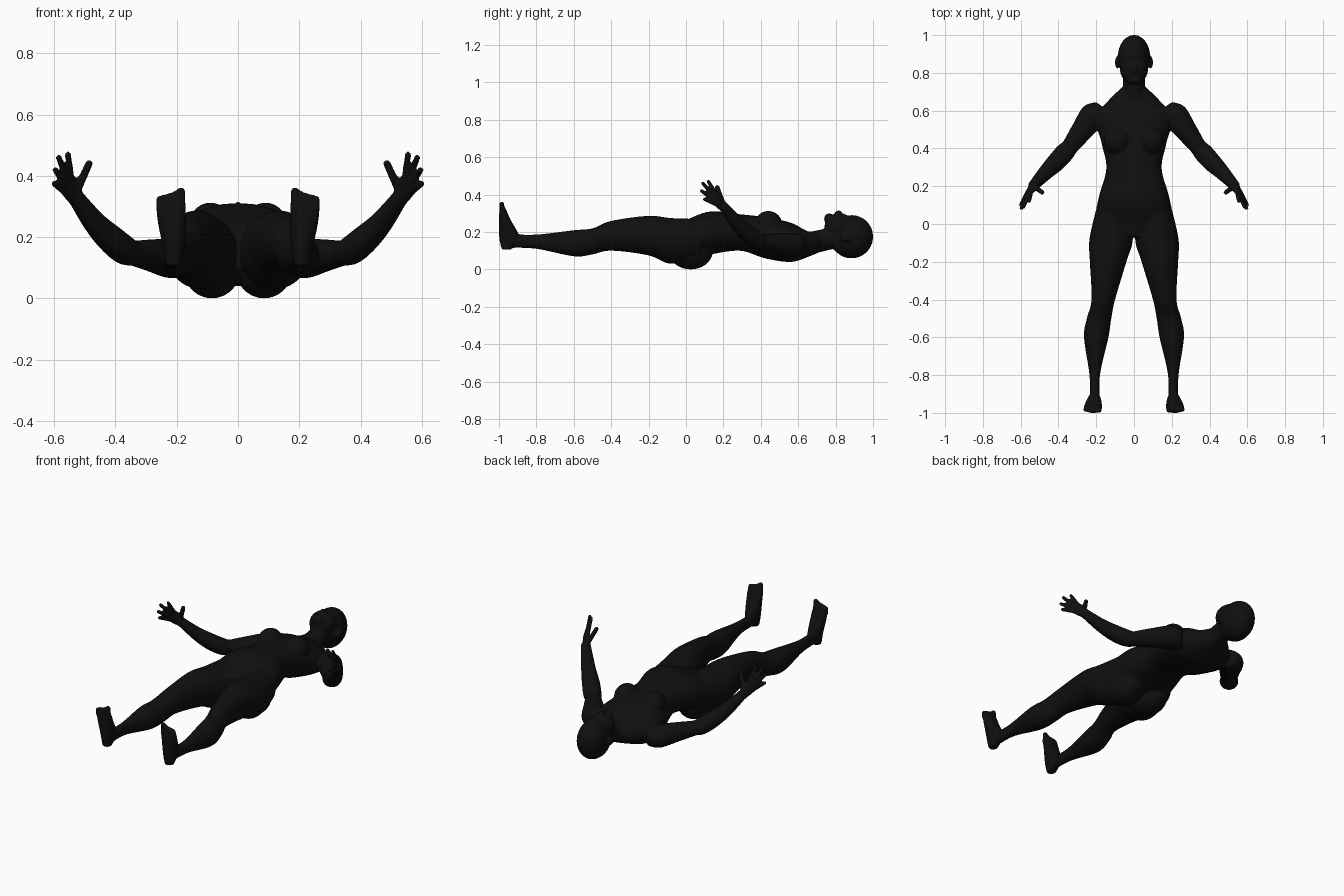
import bpy
import bmesh
from math import cos, sin, tau, copysign
from mathutils import Vector, Matrix

cube = bpy.data.objects.get("Cube")
if cube:
    bpy.data.objects.remove(cube, do_unlink=True)

SIDES = 28
STEPS = 6
ALONG = Vector((0, 1, 0))
UP = Vector((0, 0, 1))
MIDDLE = (1,)
BOTH = (1, -1)

bm = bmesh.new()


def blend(before, start, end, after, t):
    """Smooth curve from start to end, applied to every value of a row."""
    values = []
    for a, b, c, d in zip(before, start, end, after):
        leave, arrive = (c - a) / 2, (d - b) / 2
        ease = t * t * (3 - 2 * t)
        values.append(b + (c - b) * ease
                      + leave * t * (1 - t) ** 2 - arrive * t * t * (1 - t))
    return values


def refine(rows):
    """Insert in-between rows so that the outline flows."""
    result = []
    last = len(rows) - 1
    for i in range(last):
        before, after = rows[max(i - 1, 0)], rows[min(i + 2, last)]
        for step in range(STEPS):
            result.append(blend(before, rows[i], rows[i + 1], after, step / STEPS))
    result.append(rows[-1])
    return result


def rounded(value, power):
    return copysign(abs(value) ** power, value)


def loft(rows, direction, ref=UP, power=1, signs=BOTH):
    """Skin oval rings given as (x, y, z, half width, half depth)."""
    u = direction.cross(ref).normalized()
    v = u.cross(direction).normalized()
    angles = [tau * k / SIDES for k in range(SIDES)]
    for sign in signs:
        rings = []
        for x, y, z, width, depth in refine(rows):
            ring = []
            for angle in angles:
                p = Vector((x, y, z))
                p += u * width * rounded(cos(angle), power)
                p += v * depth * rounded(sin(angle), power)
                ring.append(bm.verts.new((p.x * sign, p.y, p.z)))
            rings.append(ring)
        for low, high in zip(rings, rings[1:]):
            for k in range(SIDES):
                n = (k + 1) % SIDES
                bm.faces.new((low[k], low[n], high[n], high[k]))
        bm.faces.new(rings[0][::-1])
        bm.faces.new(rings[-1])


def tube(rows, flatness=0.92, ref=UP, signs=BOTH):
    """Limb given as (x, y, z, radius), slightly flattened."""
    direction = Vector(rows[-1][:3]) - Vector(rows[0][:3])
    loft([(x, y, z, r, r * flatness) for x, y, z, r in rows],
         direction, ref, signs=signs)


def ball(center, radii, signs=BOTH):
    """Ellipsoid, on both sides unless it lies in the middle."""
    x, y, z = center
    for sign in signs:
        place = Matrix.Translation((x * sign, y, z)) @ Matrix.Diagonal((*radii, 1))
        bmesh.ops.create_uvsphere(bm, u_segments=SIDES, v_segments=SIDES // 2,
                                  radius=1, matrix=place)


def digit(base, tip, radius):
    """Finger or toe: a tapering tube with a round tip."""
    end = radius * 0.85
    tube([(*base, radius), (*tip, end)], 1, Vector((1, 0.3, 0)))
    ball(tip, (end, end, end))


# Torso: distance along the body, half width, back height, front height
torso = [
    (0.73, 0.055, 0.1, 0.2),
    (0.66, 0.13, 0.07, 0.2),
    (0.56, 0.2, 0.04, 0.25),
    (0.42, 0.17, 0.06, 0.28),
    (0.29, 0.147, 0.1, 0.295),
    (0.13, 0.19, 0.08, 0.31),
    (0, 0.2, 0.05, 0.265),
    (-0.07, 0.1, 0.1, 0.24),
]
loft([(0, y, (back + front) / 2, half, (front - back) / 2)
      for y, half, back, front in torso], ALONG, power=0.9, signs=MIDDLE)

# Chest and seat
ball((0.09, 0.44, 0.24), (0.07, 0.075, 0.073))
ball((0.085, 0.025, 0.1), (0.095, 0.12, 0.1))

# Neck, skull, jaw, chin, nose and ears
tube([(0, 0.66, 0.14, 0.06), (0, 0.84, 0.18, 0.056)], 1, signs=MIDDLE)
ball((0, 0.885, 0.175), (0.086, 0.116, 0.116), MIDDLE)
ball((0, 0.82, 0.23), (0.075, 0.08, 0.07), MIDDLE)
ball((0, 0.765, 0.27), (0.04, 0.027, 0.03), MIDDLE)
ball((0, 0.815, 0.295), (0.015, 0.022, 0.022), MIDDLE)
ball((0.088, 0.855, 0.17), (0.013, 0.034, 0.022))

# Legs: distance along the body, inner x, outer x, back height, front height
leg = [
    (0.08, 0.03, 0.2, 0.06, 0.27),
    (-0.08, 0.006, 0.236, 0.03, 0.275),
    (-0.2, 0.04, 0.234, 0.075, 0.287),
    (-0.4, 0.1, 0.225, 0.1, 0.26),
    (-0.5, 0.12, 0.25, 0.08, 0.22),
    (-0.6, 0.135, 0.265, 0.07, 0.21),
    (-0.8, 0.18, 0.236, 0.11, 0.187),
    (-0.95, 0.18, 0.232, 0.115, 0.19),
]
loft([((inner + outer) / 2, y, (back + front) / 2,
       (outer - inner) / 2, (front - back) / 2)
      for y, inner, outer, back, front in leg], ALONG)

# Feet, from heel to ball
loft([(0.21, -0.96, 0.107, 0.025, 0.025),
      (0.21, -0.945, 0.17, 0.036, 0.054),
      (0.217, -0.97, 0.27, 0.048, 0.03),
      (0.22, -0.982, 0.335, 0.042, 0.014)], UP, ALONG, 0.9)

# Toes, shorter towards the outside
for i in range(5):
    x = 0.186 + 0.018 * i
    digit((x, -0.983, 0.29), (x, -0.985, 0.35 - 0.006 * i), 0.011 if i else 0.016)

# Upper arms and forearms
tube([(0.16, 0.61, 0.125, 0.055),
      (0.215, 0.575, 0.13, 0.07),
      (0.28, 0.49, 0.14, 0.058),
      (0.36, 0.38, 0.15, 0.04)])
tube([(0.325, 0.42, 0.135, 0.035),
      (0.36, 0.385, 0.15, 0.05),
      (0.41, 0.33, 0.19, 0.05),
      (0.47, 0.27, 0.25, 0.04),
      (0.54, 0.195, 0.345, 0.027)])

# Palms, flat between the first and the last knuckle
first, last = Vector((0.545, 0.17, 0.39)), Vector((0.567, 0.16, 0.35))
wrist, knuckles = Vector((0.525, 0.215, 0.318)), Vector((0.565, 0.15, 0.39))
loft([(*wrist, 0.02, 0.025),
      (*wrist.lerp(knuckles, 0.6), 0.018, 0.037),
      (*knuckles, 0.013, 0.034)], knuckles - wrist, last - first)

# Fingers and thumb
tips = [(0.555, 0.12, 0.47), (0.585, 0.09, 0.46), (0.596, 0.083, 0.42), (0.6, 0.1, 0.375)]
for i, tip in enumerate(tips):
    digit(first.lerp(last, i / 3), tip, 0.0125)
digit((0.53, 0.2, 0.345), (0.486, 0.167, 0.44), 0.015)

# Body, fused into one smooth skin
bmesh.ops.recalc_face_normals(bm, faces=bm.faces)
mesh = bpy.data.meshes.new("body")
bm.to_mesh(mesh)
bm.free()
body = bpy.data.objects.new("body", mesh)
bpy.context.collection.objects.link(body)

black = bpy.data.materials.new("matte black")
black.use_nodes = True
shade = (0.005, 0.005, 0.005, 1)
black.diffuse_color = shade
black.node_tree.nodes["Principled BSDF"].inputs["Base Color"].default_value = shade
mesh.materials.append(black)
mesh.shade_smooth()

fuse = body.modifiers.new("fuse", 'REMESH')
fuse.mode = 'VOXEL'
fuse.voxel_size = 0.006
fuse.use_smooth_shade = True
soften = body.modifiers.new("soften", 'SMOOTH')
soften.factor = 0.5
soften.iterations = 6
